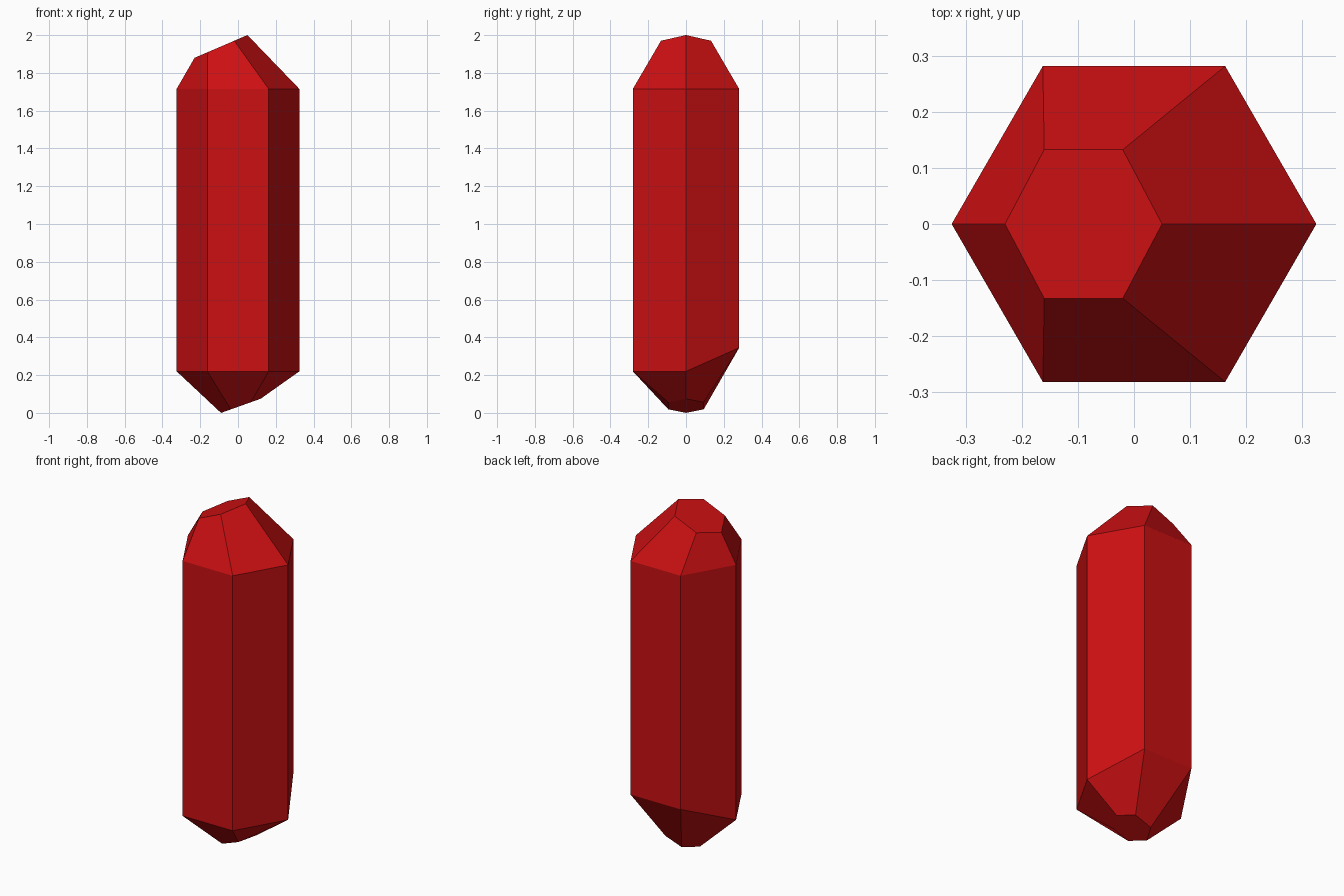
import bpy
import bmesh
from math import cos, sin, pi

SIDES = 6
RADIUS = 0.325

old = bpy.data.objects.get("Cube")
if old:
    bpy.data.objects.remove(old, do_unlink=True)

# Single deep red colour
red = bpy.data.materials.new("deep_red")
red.use_nodes = True
colour = (0.6, 0.005, 0.006, 1)
red.diffuse_color = colour
red.node_tree.nodes["Principled BSDF"].inputs["Base Color"].default_value = colour

bm = bmesh.new()


def ring(cx, z, rx, ry, slope=0.0, back_lift=0.0):
    """Hexagon of vertices, optionally tilted along x or raised at the back."""
    verts = []
    for i in range(SIDES):
        a = 2 * pi * i / SIDES
        lift = back_lift if sin(a) > 0.5 else 0
        verts.append(bm.verts.new((cx + rx * cos(a), ry * sin(a),
                                   z + slope * rx * cos(a) + lift)))
    return verts


# Tilted bottom facet, shaft with a raised back edge, tilted top facet
rings = [
    ring(0.015, 0.0375, 0.105, 0.108, slope=0.357),
    ring(0, 0.22, RADIUS, RADIUS, back_lift=0.125),
    ring(0, 1.715, RADIUS, RADIUS),
    ring(-0.09, 1.94, 0.14, 0.153, slope=0.43),
]

# Facets between neighbouring rings, then the two end facets
for low, high in zip(rings, rings[1:]):
    for i in range(SIDES):
        j = (i + 1) % SIDES
        bm.faces.new((low[i], low[j], high[j], high[i]))
bm.faces.new(rings[0][::-1])
bm.faces.new(rings[-1])
bmesh.ops.recalc_face_normals(bm, faces=bm.faces)

mesh = bpy.data.meshes.new("crystal")
bm.to_mesh(mesh)
bm.free()
mesh.materials.append(red)
crystal = bpy.data.objects.new("crystal", mesh)
bpy.context.collection.objects.link(crystal)
